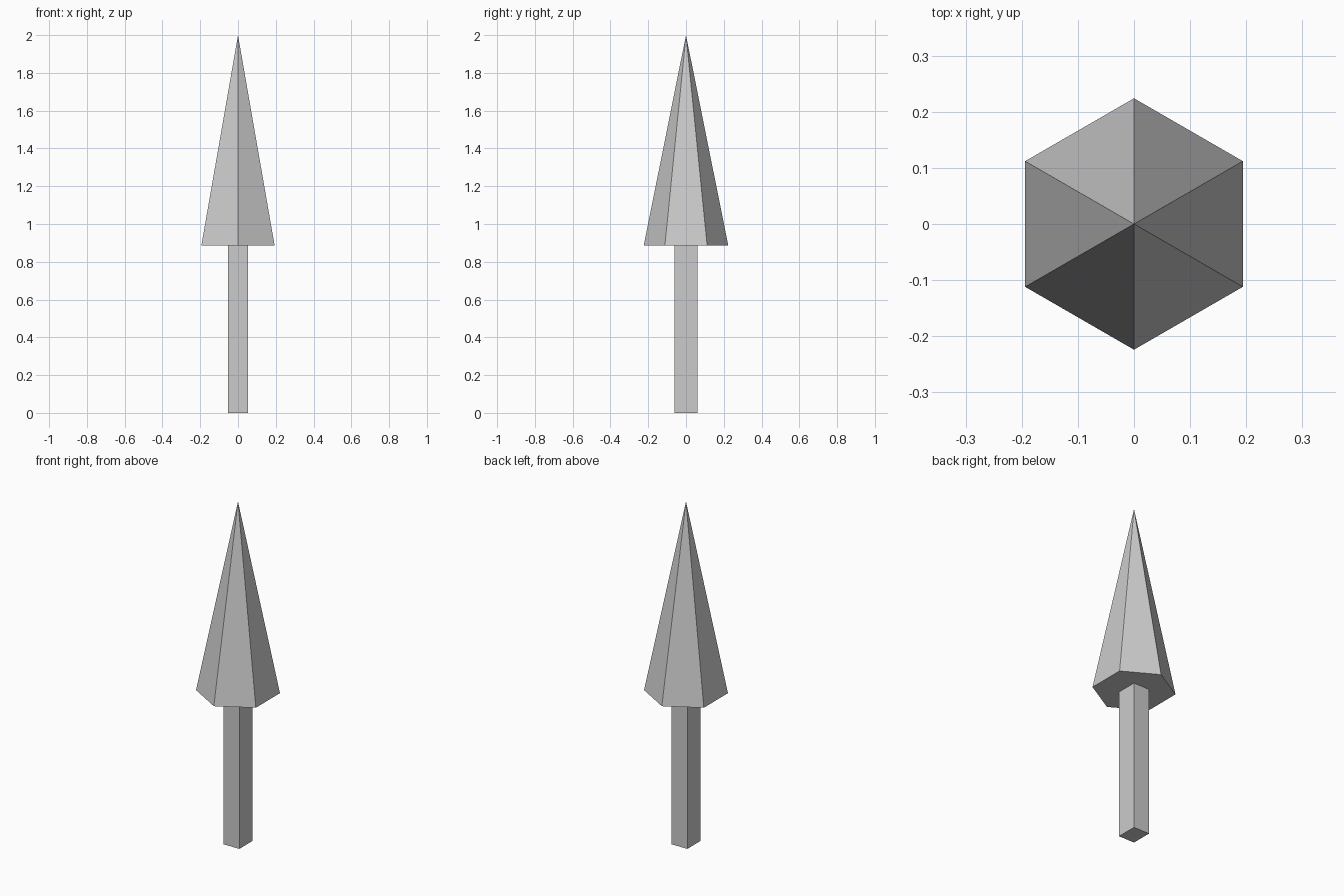
import bpy, bmesh
from math import sin, cos, pi

if "Cube" in bpy.data.objects:
    bpy.data.objects.remove(bpy.data.objects["Cube"])

SHAFT = (0.104, 0.124)
HEAD_BASE, HEAD_TIP, HEAD_RADIUS = 0.885, 2.0, 0.224


def add_object(name, bm):
    bmesh.ops.recalc_face_normals(bm, faces=bm.faces)
    mesh = bpy.data.meshes.new(name)
    bm.to_mesh(mesh)
    bm.free()
    obj = bpy.data.objects.new(name, mesh)
    bpy.context.collection.objects.link(obj)
    return obj


# Rectangular shaft, from the ground to the underside of the head
bm = bmesh.new()
bmesh.ops.create_cube(bm, size=1)
bmesh.ops.scale(bm, vec=(*SHAFT, HEAD_BASE), verts=bm.verts)
bmesh.ops.translate(bm, vec=(0, 0, HEAD_BASE / 2), verts=bm.verts)
add_object("shaft", bm)

# Six-sided pointed head with corners on the y axis
bm = bmesh.new()
ring = [bm.verts.new((HEAD_RADIUS * sin(i * pi / 3), HEAD_RADIUS * cos(i * pi / 3), HEAD_BASE))
        for i in range(6)]
tip = bm.verts.new((0, 0, HEAD_TIP))
bm.faces.new(ring)
for i in range(6):
    bm.faces.new((ring[i], ring[(i + 1) % 6], tip))
add_object("pointed_head", bm)
